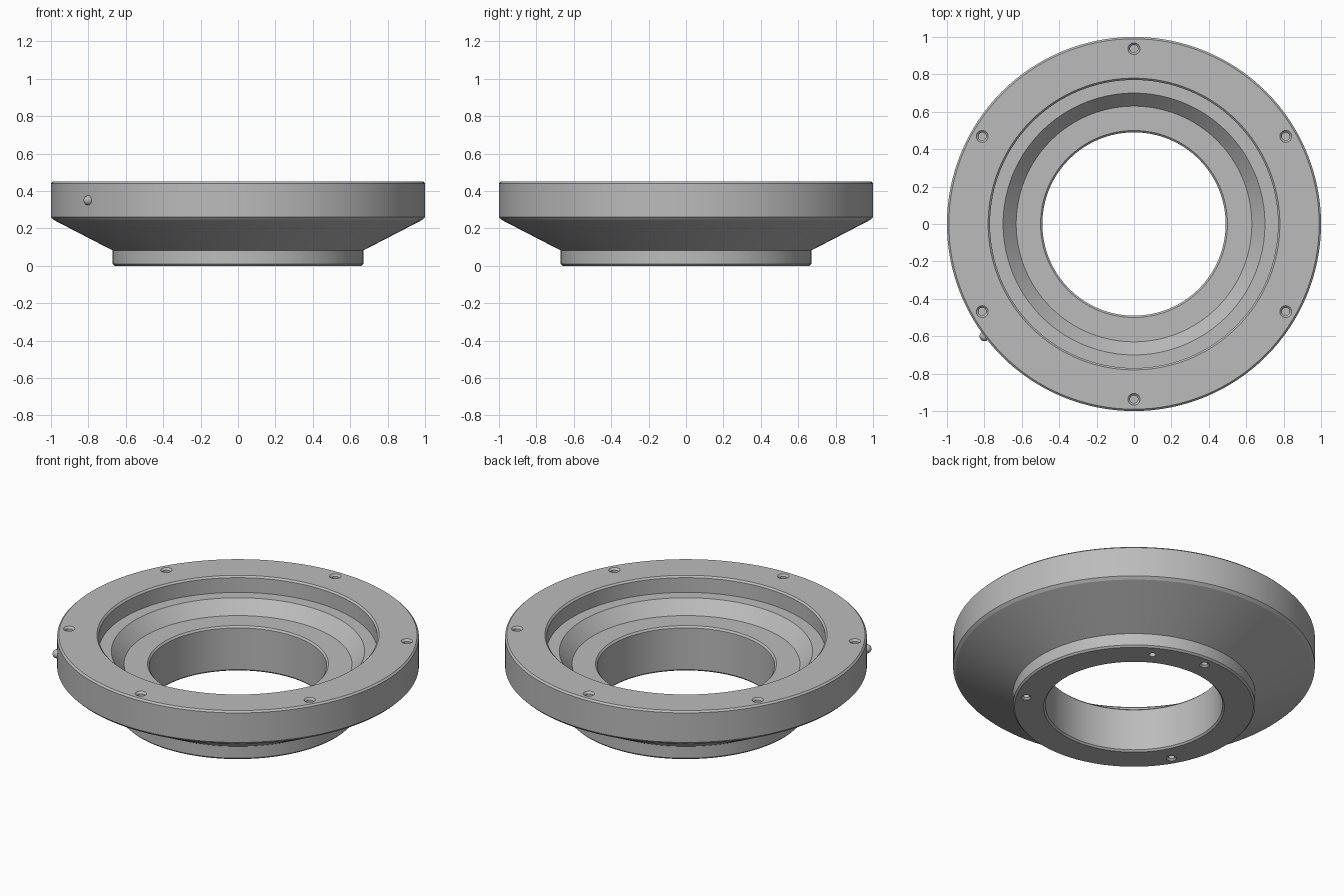
import bpy, bmesh
from math import sin, cos, pi, radians
from mathutils import Matrix

cube = bpy.data.objects.get("Cube")
if cube:
    bpy.data.objects.remove(cube, do_unlink=True)

metal = bpy.data.materials.new("grey_metal")
metal.use_nodes = True
GREY = (0.5, 0.5, 0.5, 1)
metal.diffuse_color = GREY
metal.node_tree.nodes["Principled BSDF"].inputs["Base Color"].default_value = GREY


def lathe(name, profile, segments):
    """Spin a closed (radius, z) profile around z; zero radius becomes a pole."""
    bm = bmesh.new()
    rings = []
    for r, z in profile:
        if r == 0:
            rings.append([bm.verts.new((0, 0, z))] * segments)
        else:
            rings.append([bm.verts.new((r * cos(2 * pi * i / segments),
                                        r * sin(2 * pi * i / segments), z))
                          for i in range(segments)])
    for a, b in zip(rings, rings[1:] + rings[:1]):
        for i in range(segments):
            j = (i + 1) % segments
            corners = list(dict.fromkeys((a[i], a[j], b[j], b[i])))
            if len(corners) > 2:
                bm.faces.new(corners)
    bmesh.ops.recalc_face_normals(bm, faces=bm.faces)
    mesh = bpy.data.meshes.new(name)
    bm.to_mesh(mesh)
    bm.free()
    mesh.materials.append(metal)
    obj = bpy.data.objects.new(name, mesh)
    bpy.context.collection.objects.link(obj)
    return obj


def smooth(obj, angle):
    bpy.ops.object.select_all(action='DESELECT')
    obj.select_set(True)
    bpy.context.view_layer.objects.active = obj
    bpy.ops.object.shade_smooth_by_angle(angle=radians(angle))


# Stepped adapter ring: outside from the bottom up, then inside from the top down
H, C = 0.45, 0.01
ring = lathe("adapter_ring", [
    (0.5, 0), (0.67 - C, 0), (0.67, C), (0.67, 0.082),
    (0.985, 0.245), (1, 0.26), (1, H - C), (1 - C, H),
    (0.78, H), (0.77, H - C), (0.77, 0.35), (0.7, 0.35),
    (0.63, 0.274), (0.5, 0.274), (0.49, 0.264), (0.49, C)], 128)

# Hole cutters: countersunk shape pointing down from its origin
cutters = []


def hole(radius, angle, z, outer, inner, depth, flip=False):
    cut = lathe("hole_cutter", [
        (0, 0.02), (outer, 0.02), (outer, 0), (inner, inner - outer),
        (inner, -depth), (0, -depth)], 24)
    a = radians(angle)
    turn = Matrix.Rotation(pi if flip else 0, 4, 'X')
    cut.matrix_world = Matrix.Translation((radius * cos(a), radius * sin(a), z)) @ turn
    cut.hide_render = True
    cutters.append(cut)


for k in range(6):
    hole(0.937, 30 + 60 * k, H, 0.032, 0.021, 0.1)
for k in range(3):
    hole(0.605, 90 + 120 * k, 0, 0.028, 0.018, 0.06, flip=True)
hole(0.585, 60, 0, 0.02, 0.019, 0.05, flip=True)

bpy.context.view_layer.objects.active = ring
for cut in cutters:
    mod = ring.modifiers.new("hole", 'BOOLEAN')
    mod.operation = 'DIFFERENCE'
    mod.solver = 'EXACT'
    mod.object = cut
    bpy.ops.object.modifier_apply(modifier=mod.name)
for cut in cutters:
    bpy.data.objects.remove(cut, do_unlink=True)
smooth(ring, 15)

# Domed index pin on the rim
R = 0.026
dome = [(R * cos(pi / 2 * i / 6), R * sin(pi / 2 * i / 6)) for i in range(6)]
pin = lathe("index_pin", [(0, -0.03), (R, -0.03)] + dome + [(0, R)], 24)
a = radians(216.9)
pin.matrix_world = (Matrix.Translation((cos(a), sin(a), 0.35))
                    @ Matrix.Rotation(a, 4, 'Z') @ Matrix.Rotation(pi / 2, 4, 'Y'))
smooth(pin, 40)
